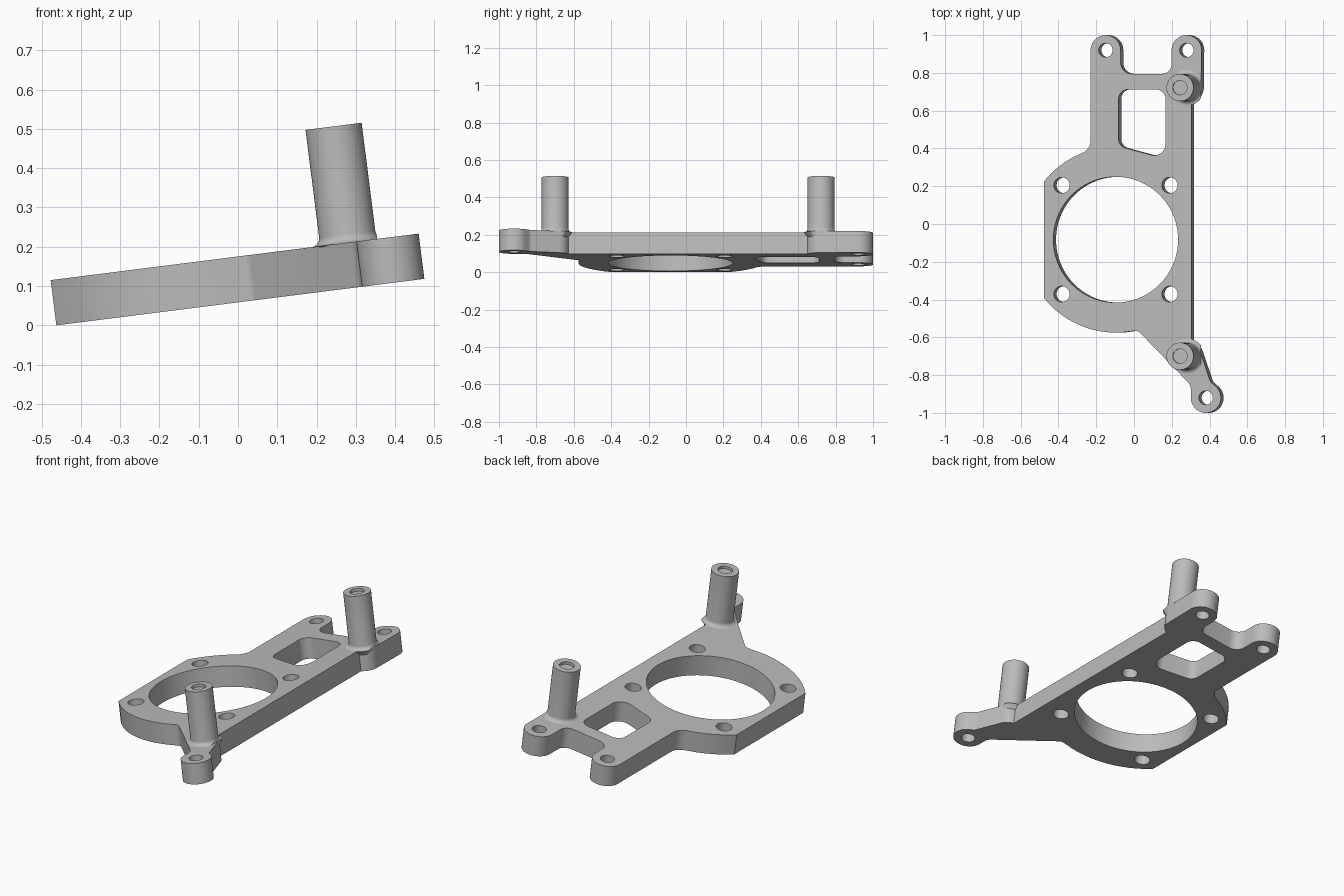
import bpy, bmesh
from math import radians, sin, cos, tan, pi
from mathutils import Matrix, Vector

cube = bpy.data.objects.get("Cube")
if cube:
    bpy.data.objects.remove(cube)

THICK = 0.116
TILT = Matrix.Translation((0, 0, 0.0585)) @ Matrix.Rotation(radians(-7.2), 4, 'Y')

metal = bpy.data.materials.new("grey_metal")
metal.use_nodes = True
grey = (0.5, 0.5, 0.5, 1)
metal.diffuse_color = grey
metal.node_tree.nodes["Principled BSDF"].inputs["Base Color"].default_value = grey


def arc(cx, cy, r, a0, a1):
    """Arc points in the plate plane, with no rounding of their own."""
    n = max(2, int(abs(a1 - a0) / 5))
    angles = [radians(a0 + (a1 - a0) * i / n) for i in range(n + 1)]
    return [(cx + r * cos(a), cy + r * sin(a), 0) for a in angles]


def rounded(corners):
    """Replace each (x, y, radius) corner by a fillet."""
    out = []
    for i, (x, y, r) in enumerate(corners):
        p = Vector((x, y))
        if r == 0:
            out.append(p)
            continue
        a = (Vector(corners[i - 1][:2]) - p).normalized()
        b = (Vector(corners[(i + 1) % len(corners)][:2]) - p).normalized()
        half = a.angle(b) / 2
        centre = p + (a + b).normalized() * (r / sin(half))
        start = p + a * (r / tan(half)) - centre
        sweep = start.angle_signed(p + b * (r / tan(half)) - centre)
        for k in range(9):
            out.append(centre + Matrix.Rotation(-sweep * k / 8, 2) @ start)
    return out


def finish(name, mesh):
    mesh.materials.clear()
    mesh.materials.append(metal)
    ob = bpy.data.objects.new(name, mesh)
    bpy.context.collection.objects.link(ob)
    ob.matrix_world = TILT
    bpy.ops.object.select_all(action='DESELECT')
    ob.select_set(True)
    bpy.context.view_layer.objects.active = ob
    bpy.ops.object.shade_smooth_by_angle(angle=radians(30))
    return ob


def flat_plate(name, loops):
    """Extrude an outline with holes."""
    curve = bpy.data.curves.new(name, 'CURVE')
    curve.dimensions = '2D'
    curve.fill_mode = 'BOTH'
    curve.extrude = THICK / 2
    for loop in loops:
        spline = curve.splines.new('POLY')
        spline.points.add(len(loop) - 1)
        for point, co in zip(spline.points, loop):
            point.co = (co[0], co[1], 0, 1)
        spline.use_cyclic_u = True
    temp = bpy.data.objects.new(name + "_helper", curve)
    bpy.context.collection.objects.link(temp)
    deps = bpy.context.evaluated_depsgraph_get()
    mesh = bpy.data.meshes.new_from_object(temp.evaluated_get(deps))
    bpy.data.objects.remove(temp)
    bm = bmesh.new()
    bm.from_mesh(mesh)
    bmesh.ops.remove_doubles(bm, verts=bm.verts, dist=0.0002)
    bmesh.ops.translate(bm, verts=bm.verts, vec=(0, 0, THICK / 2))
    bmesh.ops.recalc_face_normals(bm, faces=bm.faces)
    bm.to_mesh(mesh)
    bm.free()
    return finish(name, mesh)


# Shared layout in the plate plane
BORE = (-0.083, -0.083)
POST_X, POST_Y = 0.2975, (0.722, -0.70)
LUGS = [(-0.137, 0.92), (0.295, 0.92), (0.398, -0.92)]
LUG_R, BOSS_R = 0.08, 0.075

# Plate outline, counter-clockwise from the front lug
outline = rounded(
    arc(*LUGS[2], LUG_R, 180, 410)
    + [(0.422, -0.835, 0.03)]
    + arc(POST_X, POST_Y[1], BOSS_R, 16, 72)
    + arc(POST_X, POST_Y[0], BOSS_R, -72, 0)
    + arc(*LUGS[1], LUG_R, 0, 180)
    + [(0.215, 0.795, 0.05), (-0.057, 0.795, 0.06)]
    + arc(*LUGS[0], LUG_R, 0, 180)
    + [(-0.217, 0.4, 0.07)]
    + arc(*BORE, 0.492, 112, 141.1)
    + arc(*BORE, 0.492, 218.9, 280)
    + [(0.037, -0.566, 0.03), (0.318, -0.853, 0.06)])

# Bore, bolt holes, lug holes and window
holes = [arc(*BORE, 0.333, 0, 360)[:-1]]
for sx in (-1, 1):
    for sy in (-1, 1):
        holes.append(arc(BORE[0] + sx * 0.288, BORE[1] + sy * 0.288, 0.042, 0, 360)[:-1])
for lug in LUGS:
    holes.append(arc(*lug, 0.037, 0, 360)[:-1])
window = rounded([(-0.068, 0.412, 0.05), (0.183, 0.345, 0.06),
                  (0.183, 0.712, 0.05), (-0.068, 0.712, 0.05)])
flat_plate("bracket_plate", [outline, window] + holes)


def post(name, y, segments=48):
    """Turned standoff with a flared foot and a shallow recess on top."""
    r, flare, top = 0.072, 0.022, 0.414
    foot = [(r + flare * (1 - sin(t * pi / 12)), THICK + flare * (1 - cos(t * pi / 12)))
            for t in range(7)]
    profile = [(r, THICK - 0.03), (r + flare, THICK - 0.001)] + foot
    profile += [(r, top), (0.038, top), (0.038, top - 0.015)]
    bm = bmesh.new()
    rings = []
    for radius, z in profile:
        ring = []
        for i in range(segments):
            a = 2 * pi * i / segments
            # The foot is trimmed flush with the outer wall of the plate
            x = min(radius * cos(a), BOSS_R - 0.001)
            ring.append(bm.verts.new((POST_X + x, y + radius * sin(a), z)))
        rings.append(ring)
    for low, high in zip(rings, rings[1:]):
        for i in range(segments):
            j = (i + 1) % segments
            bm.faces.new((low[i], low[j], high[j], high[i]))
    bm.faces.new(rings[-1])
    bm.faces.new(rings[0][::-1])
    bmesh.ops.recalc_face_normals(bm, faces=bm.faces)
    mesh = bpy.data.meshes.new(name)
    bm.to_mesh(mesh)
    bm.free()
    finish(name, mesh)


post("back_post", POST_Y[0])
post("front_post", POST_Y[1])
